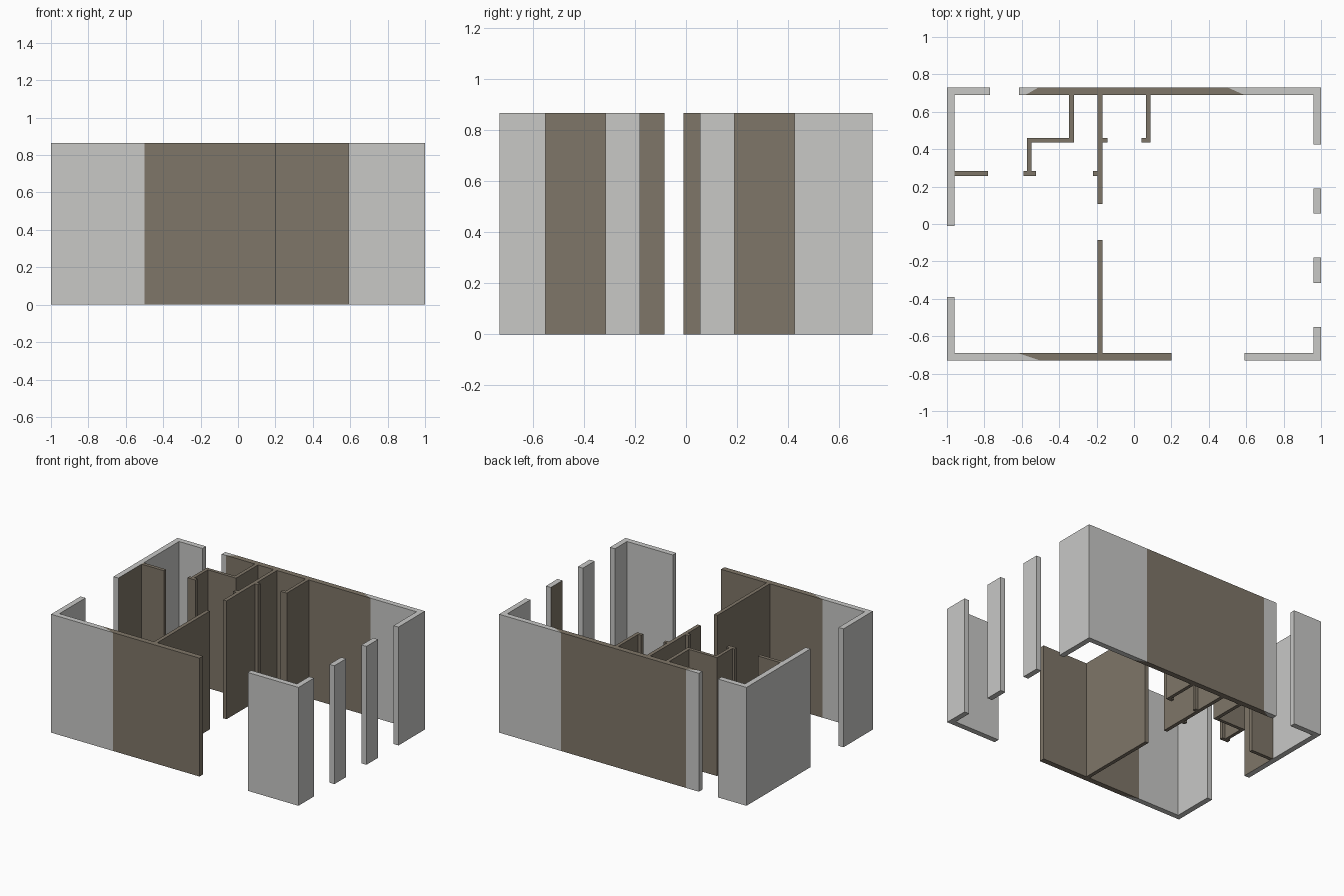
import bpy

if "Cube" in bpy.data.objects:
    bpy.data.objects.remove(bpy.data.objects["Cube"])

H = 0.865           # wall height
X, Y = 1.0, 0.73    # outer half sizes
T = 0.04            # outer wall thickness
XI, YI = X - T, Y - T


def material(name, rgb):
    m = bpy.data.materials.new(name)
    m.diffuse_color = (*rgb, 1)
    m.use_nodes = True
    m.node_tree.nodes["Principled BSDF"].inputs["Base Color"].default_value = m.diffuse_color
    return m


PALE = material("pale grey plaster", (0.58, 0.58, 0.565))
BROWN = material("brown plaster", (0.212, 0.181, 0.138))


def prism(name, pts, mat):
    """Extrude a counter-clockwise plan outline to full wall height."""
    n = len(pts)
    verts = [(x, y, z) for z in (0, H) for x, y in pts]
    faces = [tuple(reversed(range(n))), tuple(range(n, 2 * n))]
    faces += [(i, (i + 1) % n, n + (i + 1) % n, n + i) for i in range(n)]
    me = bpy.data.meshes.new(name)
    me.from_pydata(verts, [], faces)
    me.materials.append(mat)
    ob = bpy.data.objects.new(name, me)
    bpy.context.collection.objects.link(ob)
    return ob


def wall(name, x0, x1, y0, y1, mat=BROWN):
    return prism(name, [(x0, y0), (x1, y0), (x1, y1), (x0, y1)], mat)


def brown_inside(ob, sign):
    """Paint the faces whose normal points along sign * x brown."""
    ob.data.materials.append(BROWN)
    for p in ob.data.polygons:
        if p.normal.x * sign > 0.9:
            p.material_index = 1


# Outer corners (pale), mitred where they meet the brown stretches
prism("front_left_corner", [(-X, -Y), (-0.5, -Y), (-0.62, -YI), (-XI, -YI),
                            (-XI, -0.39), (-X, -0.39)], PALE)
prism("front_right_corner", [(0.59, -Y), (X, -Y), (X, -0.55), (XI, -0.55),
                             (XI, -YI), (0.59, -YI)], PALE)
prism("back_right_corner", [(X, 0.425), (X, Y), (0.5, Y), (0.59, YI),
                            (XI, YI), (XI, 0.425)], PALE)
prism("back_left_corner", [(-X, 0.27), (-XI, 0.27), (-XI, YI), (-0.77, YI),
                           (-0.77, Y), (-X, Y)], PALE)
prism("back_wall_end", [(-0.615, YI), (-0.58, YI), (-0.51, Y), (-0.615, Y)], PALE)

# Brown stretches of the front and back walls
prism("front_wall", [(-0.5, -Y), (0.2, -Y), (0.2, -YI), (-0.62, -YI)], BROWN)
prism("back_wall", [(-0.58, YI), (0.59, YI), (0.5, Y), (-0.51, Y)], BROWN)

# Left wall by the entrance and window pillars on the right
brown_inside(wall("left_wall", -X, -XI, -0.01, 0.27, PALE), 1)
brown_inside(wall("window_pillar_back", XI, X, 0.055, 0.19, PALE), -1)
wall("window_pillar_front", XI, X, -0.315, -0.18, PALE)

# Interior partitions
wall("central_partition_back", -0.195, -0.168, 0.108, YI)
wall("central_partition_front", -0.195, -0.168, -YI, -0.085)
wall("left_partition", -XI, -0.78, 0.257, 0.283)
prism("closet_partition", [(-0.59, 0.257), (-0.525, 0.257), (-0.525, 0.283),
                           (-0.549, 0.283), (-0.549, 0.436), (-0.321, 0.436),
                           (-0.321, YI), (-0.347, YI), (-0.347, 0.46),
                           (-0.573, 0.46), (-0.573, 0.283), (-0.59, 0.283)], BROWN)
prism("right_partition", [(0.04, 0.436), (0.089, 0.436), (0.089, YI), (0.064, YI),
                          (0.064, 0.46), (0.04, 0.46)], BROWN)
wall("door_jamb_left", -0.22, -0.195, 0.257, 0.283)
wall("door_jamb_right", -0.168, -0.142, 0.436, 0.46)
